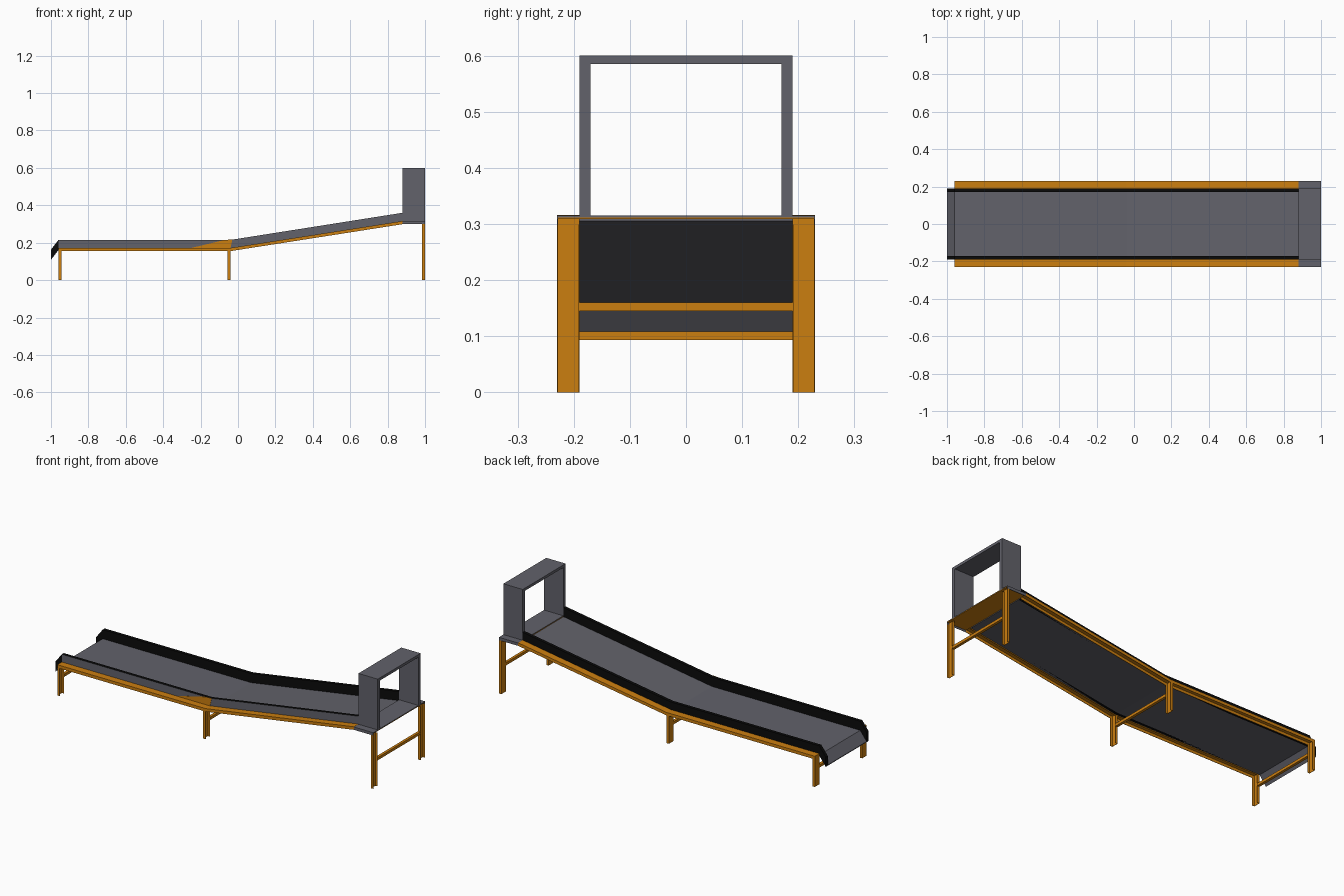
import bpy, bmesh
from mathutils import Vector

if "Cube" in bpy.data.objects:
    bpy.data.objects.remove(bpy.data.objects["Cube"])


def material(name, rgb):
    m = bpy.data.materials.new(name)
    m.diffuse_color = (*rgb, 1)
    m.use_nodes = True
    m.node_tree.nodes["Principled BSDF"].inputs["Base Color"].default_value = m.diffuse_color
    return m


ORANGE = material("orange paint", (0.60, 0.21, 0.005))
GREY = material("grey steel", (0.122, 0.122, 0.145))
BLACK = material("black rubber", (0.003, 0.003, 0.003))


def finish(name, bm, *mats):
    bmesh.ops.recalc_face_normals(bm, faces=bm.faces)
    me = bpy.data.meshes.new(name)
    bm.to_mesh(me)
    bm.free()
    for m in mats:
        me.materials.append(m)
    ob = bpy.data.objects.new(name, me)
    bpy.context.collection.objects.link(ob)
    return ob


def box(bm, x0, x1, y0, y1, z0, z1):
    r = bmesh.ops.create_cube(bm, size=1)
    for v in r["verts"]:
        v.co = Vector(((x0 + x1) / 2 + v.co.x * (x1 - x0),
                       (y0 + y1) / 2 + v.co.y * (y1 - y0),
                       (z0 + z1) / 2 + v.co.z * (z1 - z0)))


def strip(bm, path, low, high, y0, y1):
    """Sheet following an x-z path, from path+low to path+high, spanning y0..y1."""
    rings = [[bm.verts.new((x, y, z + dz)) for y, dz in
              ((y0, low), (y1, low), (y1, high), (y0, high))] for x, z in path]
    for a, b in zip(rings, rings[1:]):
        for i in range(4):
            j = (i + 1) % 4
            bm.faces.new((a[i], a[j], b[j], b[i]))
    bm.faces.new(rings[0])
    bm.faces.new(rings[-1])


BELT = [(-1.0, 0.108), (-0.96, 0.16), (-0.04, 0.16), (0.88, 0.305)]
T = 0.002   # sheet thickness

# conveyor bed with drooping tail
bm = bmesh.new()
strip(bm, BELT, 0, 0.004, -0.19, 0.19)
finish("belt", bm, GREY)

# side walls: black, with the main front outer face grey
for name, y0, y1 in (("front_wall", -0.19, -0.172), ("back_wall", 0.172, 0.19)):
    bm = bmesh.new()
    strip(bm, BELT, 0, 0.055, y0, y1)
    ob = finish(name, bm, BLACK, GREY)
    for p in ob.data.polygons:
        if p.normal.y < -0.9 and y0 < -0.18 and p.center.x > -0.97:
            p.material_index = 1

# orange painted wedge on the front wall near the bend
bm = bmesh.new()
pts = [(-0.25, 0.172), (-0.04, 0.172), (-0.03, 0.217), (-0.07, 0.215)]
f = bm.faces.new([bm.verts.new((x, -0.191, z)) for x, z in pts])
r = bmesh.ops.extrude_face_region(bm, geom=[f])
for v in r["geom"]:
    if isinstance(v, bmesh.types.BMVert):
        v.co.y += 0.001
finish("front_wedge", bm, ORANGE)

# side rails: thin channels open downward
RAIL = [(-0.96, 0.155), (-0.04, 0.155), (0.88, 0.299)]
for name, s in (("front_rail", -1), ("back_rail", 1)):
    bm = bmesh.new()
    for a, b, lo, hi in ((0.19, 0.23, 0.015, 0.015 + T),
                         (0.19, 0.19 + T, 0, 0.015),
                         (0.23 - T, 0.23, 0, 0.015)):
        strip(bm, RAIL, lo, hi, min(s * a, s * b), max(s * a, s * b))
    finish(name, bm, ORANGE)

# end platform: grey cover over an orange pan
bm = bmesh.new()
box(bm, 0.88, 1.0, -0.23, 0.23, 0.312, 0.315)
for s in (-1, 1):
    box(bm, 0.88, 1.0, s * 0.229 - 0.001, s * 0.229 + 0.001, 0.299, 0.312)
finish("platform_cover", bm, GREY)
bm = bmesh.new()
box(bm, 0.88, 1.0, -0.228, 0.228, 0.309, 0.312)
finish("platform_pan", bm, ORANGE)

# gate frame standing on the platform
bm = bmesh.new()
for y0, y1 in ((-0.19, -0.17), (0.17, 0.19)):
    box(bm, 0.88, 1.0, y0, y1, 0.315, 0.585)
box(bm, 0.88, 1.0, -0.19, 0.19, 0.585, 0.6)
finish("gate", bm, GREY)

# legs (thin channels open towards +x) with a cross bar per pair
for name, x, top, bar in (("tail", -0.96, 0.17, 0.093),
                          ("middle", -0.055, 0.17, 0.093),
                          ("head", 0.985, 0.309, 0.145)):
    for side, y0 in (("front", -0.23), ("back", 0.19)):
        bm = bmesh.new()
        box(bm, x, x + T, y0, y0 + 0.04, 0, top)
        for y in (y0, y0 + 0.04 - T):
            box(bm, x + T, x + 0.015, y, y + T, 0, top if name != "head" else 0.299)
        finish(f"{name}_{side}_leg", bm, ORANGE)
    bm = bmesh.new()
    box(bm, x, x + 0.015, -0.19, 0.19, bar, bar + 0.015)
    finish(f"{name}_cross_bar", bm, ORANGE)
